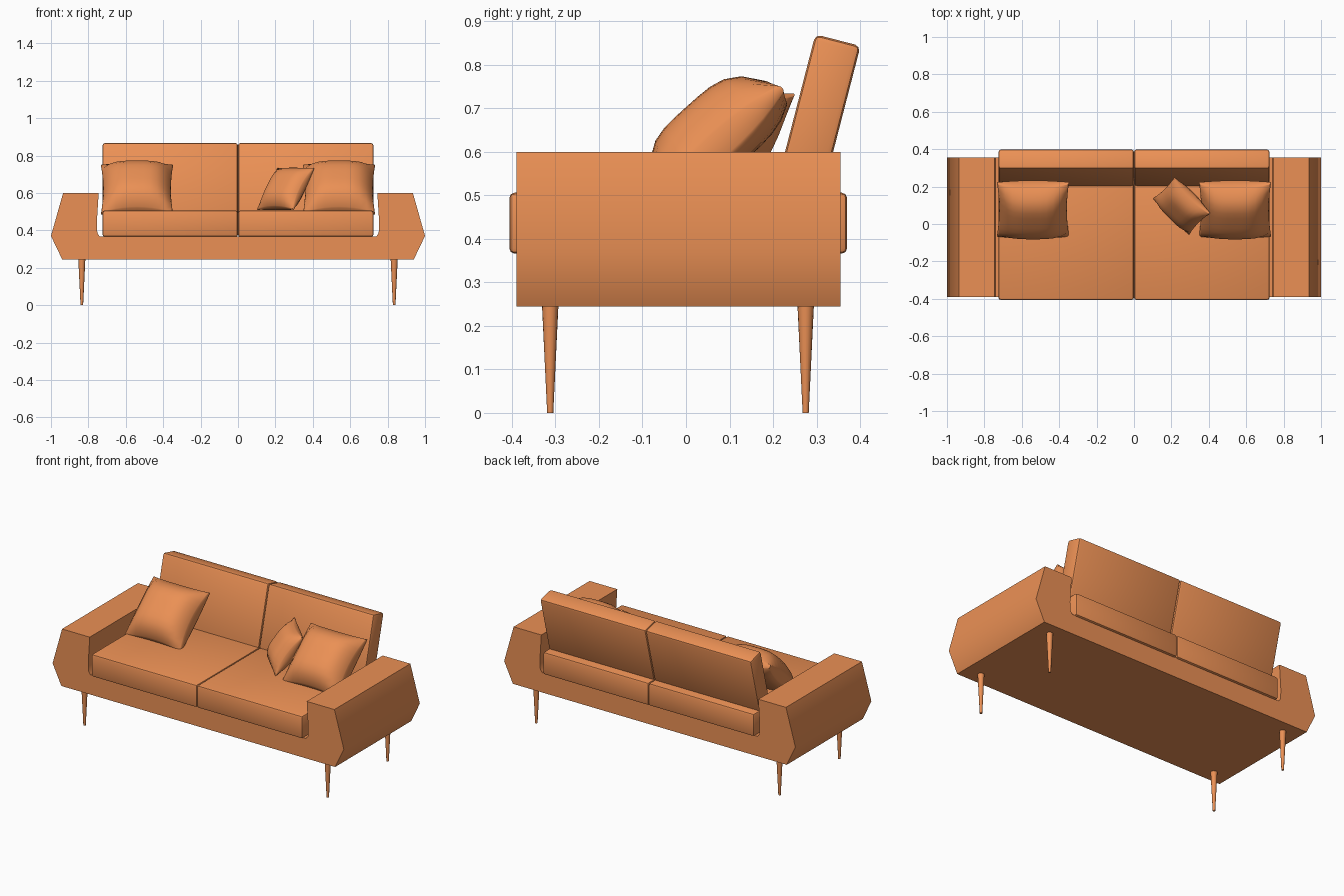
import bpy, bmesh
from math import radians
from mathutils import Vector, Matrix

if "Cube" in bpy.data.objects:
    bpy.data.objects.remove(bpy.data.objects["Cube"])

fabric = bpy.data.materials.new("orange_fabric")
fabric.diffuse_color = (0.83, 0.28, 0.09, 1)
fabric.use_nodes = True
fabric.node_tree.nodes["Principled BSDF"].inputs["Base Color"].default_value = fabric.diffuse_color


def finish(bm, name, angle=40):
    bmesh.ops.recalc_face_normals(bm, faces=bm.faces)
    mesh = bpy.data.meshes.new(name)
    bm.to_mesh(mesh)
    bm.free()
    mesh.shade_smooth()
    mesh.set_sharp_from_angle(angle=radians(angle))
    mesh.materials.append(fabric)
    obj = bpy.data.objects.new(name, mesh)
    bpy.context.collection.objects.link(obj)
    return obj


def axes_matrix(u, v, centre):
    u, v = Vector(u).normalized(), Vector(v).normalized()
    m = Matrix((u, v, u.cross(v))).transposed().to_4x4()
    return Matrix.Translation(centre) @ m


def cushion(name, size, matrix, bevel=0.012):
    bm = bmesh.new()
    bmesh.ops.create_cube(bm, size=1)
    bmesh.ops.scale(bm, vec=size, verts=bm.verts)
    bmesh.ops.bevel(bm, geom=bm.edges[:], offset=bevel, segments=2,
                    profile=0.5, affect='EDGES')
    bm.transform(matrix)
    return finish(bm, name)


def pillow(name, half, edge, front, back, matrix):
    # Cube grid puffed out in the middle and pinched at the corners
    bm = bmesh.new()
    bmesh.ops.create_cube(bm, size=2)
    bmesh.ops.subdivide_edges(bm, edges=bm.edges[:], cuts=9, use_grid_fill=True)
    for vert in bm.verts:
        p, q, r = vert.co
        puff = (1 - p ** 4) * (1 - q ** 4)
        rim = edge * (1 - 0.7 * p * p * q * q)
        bulge = front if r > 0 else back
        swell = 1 + 0.03 * (1 - r * r)
        vert.co = (half * p * swell * (1 - 0.06 * (1 - q * q)),
                   half * q * swell * (1 - 0.06 * (1 - p * p)),
                   r * (rim + (bulge - edge) * puff))
    bm.transform(matrix)
    return finish(bm, name, 60)


# Frame: base and both arms as one extruded profile
half_profile = [(0.94, 0.245), (1.0, 0.37), (0.935, 0.6), (0.745, 0.6),
                (0.755, 0.44), (0.752, 0.385), (0.74, 0.368)]
profile = half_profile + [(-x, z) for x, z in reversed(half_profile)]
bm = bmesh.new()
face = bm.faces.new([bm.verts.new((x, -0.39, z)) for x, z in profile])
ext = bmesh.ops.extrude_face_region(bm, geom=[face])
bmesh.ops.translate(bm, vec=(0, 0.745, 0),
                    verts=[g for g in ext["geom"] if isinstance(g, bmesh.types.BMVert)])
finish(bm, "frame", 45)

# Seat and leaning back cushions, plus big pillows, on each side
for side, s in (("left", -1), ("right", 1)):
    cushion(f"seat_cushion_{side}", (0.724, 0.776, 0.14),
            Matrix.Translation((s * 0.3625, -0.018, 0.436)))
    cushion(f"back_cushion_{side}", (0.724, 0.385, 0.107),
            axes_matrix((1, 0, 0), (0, 0.25, 0.968), (s * 0.3625, 0.301, 0.67)), 0.013)
    pillow(f"large_pillow_{side}", 0.187, 0.036, 0.115, 0.067,
           axes_matrix((1, 0, 0), (0, 0.743, 0.669), (s * 0.54, 0.078, 0.618)))

# Small turned pillow
pillow("small_pillow", 0.132, 0.02, 0.062, 0.062,
       axes_matrix((1, -1, 0), (1, 1, 2), (0.255, 0.097, 0.622)))

# Tapered legs
for side, x in (("left", -0.835), ("right", 0.835)):
    for end, y in (("front", -0.312), ("back", 0.275)):
        bm = bmesh.new()
        bmesh.ops.create_cone(bm, cap_ends=True, segments=16, radius1=0.007,
                              radius2=0.019, depth=0.25)
        bm.transform(Matrix.Translation((x, y, 0.125)))
        finish(bm, f"{end}_leg_{side}")
